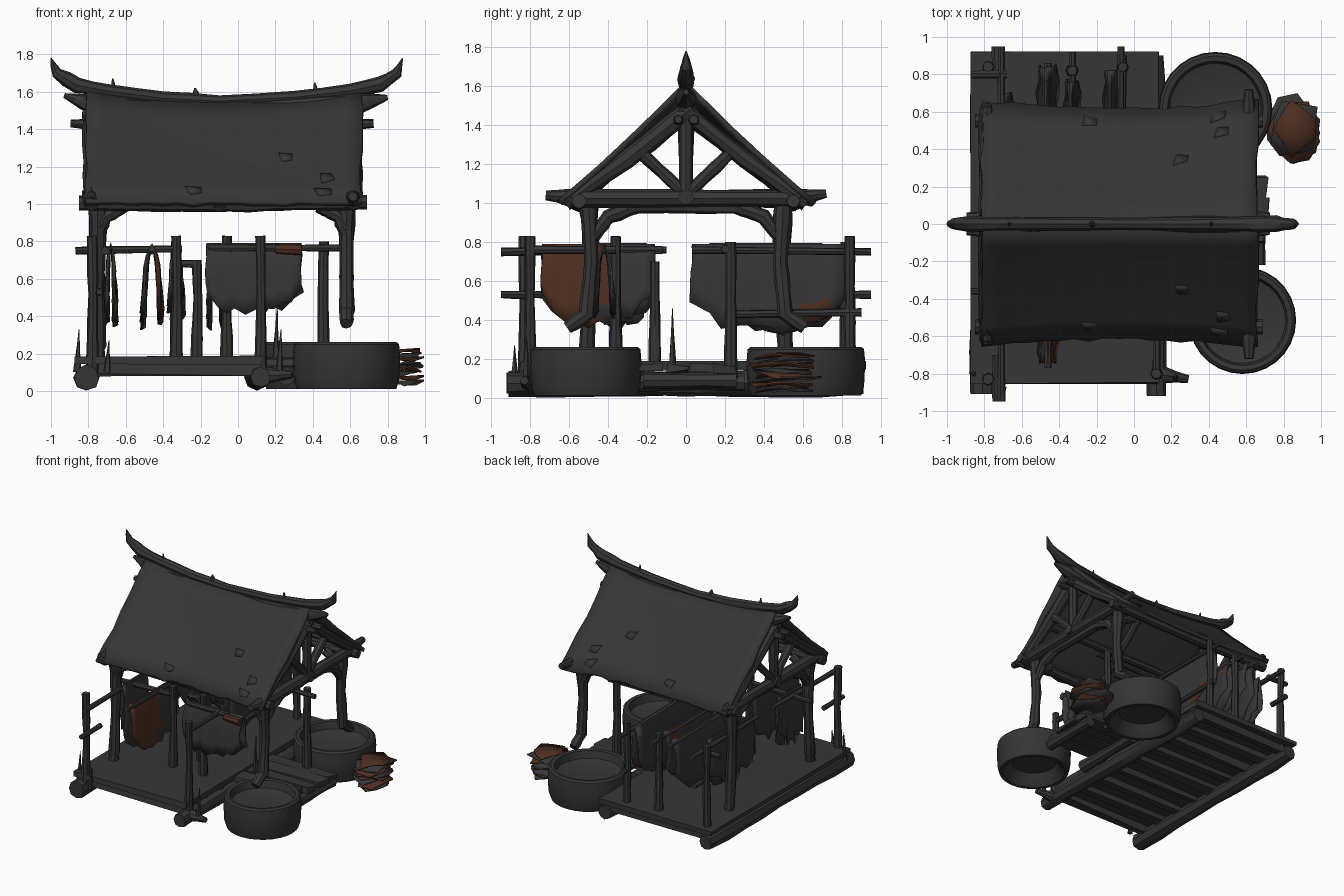
import bpy, bmesh, math, random
from mathutils import Vector

if "Cube" in bpy.data.objects:
    bpy.data.objects.remove(bpy.data.objects["Cube"])
random.seed(4)
R = random.uniform


def material(name, col):
    m = bpy.data.materials.new(name)
    m.diffuse_color = (*col, 1)
    m.use_nodes = True
    m.node_tree.nodes["Principled BSDF"].inputs["Base Color"].default_value = m.diffuse_color
    return m


DARK = material("charred_grey", (0.036, 0.036, 0.036))
BROWN = material("leather_brown", (0.078, 0.028, 0.015))


def finish(name, bm, brown=None, thick=0):
    bmesh.ops.recalc_face_normals(bm, faces=bm.faces)
    if brown:
        for f in bm.faces:
            f.material_index = int(brown(f.calc_center_median()))
    me = bpy.data.meshes.new(name)
    bm.to_mesh(me)
    bm.free()
    me.materials.append(DARK)
    me.materials.append(BROWN)
    ob = bpy.data.objects.new(name, me)
    bpy.context.collection.objects.link(ob)
    if thick:
        s = ob.modifiers.new("thickness", 'SOLIDIFY')
        s.thickness, s.offset = thick, 0
    return ob


def log(name, pts, radii, sides=8, jit=0.13, sub=3, brown=None):
    """Gnarled round timber swept through points."""
    P, rad = [Vector(p) for p in pts], radii
    if not isinstance(rad, (list, tuple)):
        rad = [rad] * len(P)
    path = [(P[i].lerp(P[i + 1], k / sub), rad[i] + (rad[i + 1] - rad[i]) * k / sub)
            for i in range(len(P) - 1) for k in range(sub)] + [(P[-1], rad[-1])]
    d = (P[-1] - P[0]).normalized()
    ref = Vector((1, 0, 0)) if abs(d.z) > 0.8 else Vector((0, 0, 1))
    bm, rings = bmesh.new(), []
    for i, (p, r) in enumerate(path):
        t = (path[min(i + 1, len(path) - 1)][0] - path[max(i - 1, 0)][0]).normalized()
        u = t.cross(ref).normalized()
        w = u.cross(t)
        r *= 1 + R(-jit, jit)
        rings.append([bm.verts.new(p + (u * math.cos(a) + w * math.sin(a)) * r * (1 + R(-jit, jit) * .5))
                      for a in (math.tau * k / sides for k in range(sides))])
    for A, B in zip(rings, rings[1:]):
        for k in range(sides):
            j = (k + 1) % sides
            bm.faces.new((A[k], A[j], B[j], B[k]))
    bm.faces.new(rings[0])
    bm.faces.new(rings[-1])
    return finish(name, bm, brown)


def box(name, x0, x1, y0, y1, z0, z1, jit=0.006):
    bm = bmesh.new()
    bmesh.ops.create_cube(bm, size=1)
    for v in bm.verts:
        v.co = Vector(((x0 + x1) / 2 + v.co.x * (x1 - x0), (y0 + y1) / 2 + v.co.y * (y1 - y0),
                       (z0 + z1) / 2 + v.co.z * (z1 - z0))) + Vector((R(-jit, jit), R(-jit, jit), R(-jit, jit)))
    return finish(name, bm)


def hide(name, axis, c, a, b, top, length, spread=.035, brown=None, n=10):
    """Ragged skin folded over a rail, hanging down on both sides."""
    bm, grid = bmesh.new(), []
    for i in range(n + 1):
        t = i / n
        edge = 1 - .35 * abs(2 * t - 1) ** 3
        L = {-1: length * edge * R(.78, 1), 1: length * edge * R(.78, 1)}
        row = []
        for k in range(-4, 5):
            sg, v = (1 if k >= 0 else -1), abs(k) / 4
            s = a + (b - a) * t + R(-.015, .015) * v
            off = sg * spread * math.sqrt(v) + .012 * v * math.sin(i * 1.9 + k)
            z = top - L[sg] * v
            row.append(bm.verts.new((c + off, s, z) if axis == 'y' else (s, c + off, z)))
        grid.append(row)
    for A, B in zip(grid, grid[1:]):
        for k in range(8):
            bm.faces.new((A[k], A[k + 1], B[k + 1], B[k]))
    return finish(name, bm, brown, .012)


def basin(name, cx, cy, r):
    prof = [(0, .11), (.6, .1), (.74, .04), (.84, .012), (.93, .012), (.98, .06), (1, .18), (.98, .25), (.93, .262),
            (.84, .258), (.8, .2), (.6, .18), (0, .175)]
    bm, n = bmesh.new(), 28
    rings = [[bm.verts.new((cx + p * r * math.cos(a), cy + p * r * math.sin(a), z))
              for a in (math.tau * k / n for k in range(n))] for p, z in prof]
    for A, B in zip(rings, rings[1:]):
        for k in range(n):
            j = (k + 1) % n
            bm.faces.new((A[k], A[j], B[j], B[k]))
    bmesh.ops.remove_doubles(bm, verts=bm.verts, dist=1e-4)
    return finish(name, bm)


# Deck: slab, long bearer logs, cross joists, walkway between the basins
box("deck", -.87, .13, -.85, .92, .145, .185)
log("deck_log_left", [(-.81, -.91, .07), (-.81, .91, .075)], .062, sub=8)
log("deck_log_right", [(.12, -.92, .075), (.1, .9, .075)], .062, sub=8)
for i in range(9):
    y = -.8 + i * .205
    box("deck_joist", -.8, .12, y - .03, y + .03, .09, .145, .012)
for x1, y in ((.66, -.18), (.7, -.04), (.72, .08), (.71, .2)):
    box("walkway_board", .08, x1, y - .058, y + .055, .135, .17, .01)
log("walkway_beam", [(.66, -.22, .09), (.66, .26, .09)], .045)
log("walkway_beam", [(.26, -.3, .08), (.26, .3, .08)], .045)
for x, y, h in ((-.86, -.8, .33), (.22, -.82, .33), (.2, -.07, .46), (-.7, -.88, .27)):
    log("splinter", [(x, y, .1), (x + .01, y, h)], [.022, .002], 5)
log("fallen_branch", [(.12, -.8, .08), (.29, -.83, .09)], [.05, .02])

# Round basins
basin("basin_front", .58, -.515, .287)
basin("basin_back", .435, .615, .305)

# House posts with braces, trusses at both gables
for gx, inn, foot in ((-.75, 1, .17), (.58, -1, .36)):
    side = "left" if gx < 0 else "right"
    tx = gx - inn * .035
    for s in (-1, 1):
        kick = .11 if gx > 0 else .02
        log("house_post_" + side, [(gx, s * (.5 + kick), foot), (gx, s * .51, foot + .07), (gx, s * .485, .7),
                                   (gx, s * .5, 1.0)], [.036, .04, .036, .05])
        log("arch_brace", [(gx, s * .48, .82), (gx, s * .4, .93), (gx, s * .24, .99)], [.03, .038, .035])
        log("eave_brace", [(gx, s * .5, .84), (gx + inn * .04, s * .5, .93), (gx + inn * .15, s * .5, .99)], .035)
        log("gable_rafter", [(tx, s * .62, 1.0), (tx, s * .3, 1.225), (tx, -s * .03, 1.49)], [.04, .045, .048])
        log("gable_strut", [(tx, s * .02, 1.06), (tx, s * .22, 1.25)], .032)
        log("rafter_peg", [(tx - inn * .11, s * .04, 1.43), (tx + inn * .1, s * .04, 1.42)], [.022, .035])
    end = .63 if gx < 0 else .72
    log("tie_beam", [(tx, -end, 1.04), (tx, -.55, 1.025), (tx, .55, 1.025), (tx, end, 1.05)], [.024, .045, .045, .024])
    log("arch_top", [(gx, -.3, .985), (gx, .3, .985)], .035)
    log("king_post", [(tx, 0, 1.0), (tx, 0, 1.54)], .038)
    log("king_peg", [(tx - inn * .05, 0, 1.03), (tx + inn * .06, 0, 1.03)], .04)

# Beams running along the roof
for s in (-1, 1):
    log("eave_beam", [(-.85, s * .55, 1.005), (-.1, s * .55, .995), (.69, s * .55, 1.01)], .038, sub=5)
    log("purlin", [(-.8, s * .3, 1.21), (.62, s * .3, 1.21)], .03)
log("inner_rafter", [(-.1, -.58, .98), (-.1, 0, 1.48), (-.1, .58, .98)], .028)
log("ridge_beam", [(-.93, 0, 1.58), (-.78, 0, 1.53), (-.1, 0, 1.5), (.65, 0, 1.54), (.8, 0, 1.57)],
    [.012, .055, .04, .055, .012])


# Roof skin: sagging ridge, ragged eaves
def roof_point(x, v, s):
    t = (x + .08) / .74
    zr = 1.55 + .06 * t * t
    return Vector((x, s * (.61 + .045 * t * t) * v, zr + (1.0 - zr) * v - .015 * math.sin(math.pi * v)))


for s, nm in ((-1, "roof_front"), (1, "roof_back")):
    bm, nx, nv = bmesh.new(), 18, 6
    g = [[bm.verts.new(roof_point(-.815 + 1.475 * i / nx + (R(-.01, .01) if i in (0, nx) else 0),
                                  j / nv * (1 + (R(-.015, .015) if j == nv else 0)), s))
          for j in range(nv + 1)] for i in range(nx + 1)]
    for A, B in zip(g, g[1:]):
        for j in range(nv):
            bm.faces.new((A[j], A[j + 1], B[j + 1], B[j]))
    finish(nm, bm, None, .028)
    # small lifted patches of torn roofing
    for x, v in ((-.24, .88), (.45, .9), (.25, .55), (.47, .76)):
        bm = bmesh.new()
        vs = [bm.verts.new(roof_point(x + a * R(.03, .05), v + b * R(.03, .06), s) + Vector((0, s * .008, .012)))
              for a, b in ((-1, -1), (1, -.6), (1.1, .6), (-.5, 1))]
        bm.faces.new(vs)
        finish("roof_patch", bm, None, .01)

# Ridge cap with upswept horns
log("ridge_cap", [(-1.0, 0, 1.78), (-.97, 0, 1.7), (-.86, 0, 1.635), (-.7, 0, 1.605), (-.4, 0, 1.565),
                  (-.1, 0, 1.55), (.3, 0, 1.57), (.6, 0, 1.605), (.76, 0, 1.64), (.85, 0, 1.7), (.88, 0, 1.78)],
    [.003, .03, .042, .036, .032, .03, .032, .036, .042, .03, .003], sub=2)
for x, z in ((-.66, 1.67), (-.22, 1.62), (.42, 1.65)):
    log("ridge_splinter", [(x, 0, 1.56), (x - .01, 0, z)], [.03, .004], 5)

# Drying rack posts
for x, y, z0, z1 in ((-.78, -.83, .1, .83), (-.78, .84, .1, .83), (-.33, -.36, .17, .83), (-.22, -.16, .17, .7),
                     (-.06, .84, .17, .83), (.12, -.8, .08, .83), (.46, .23, .1, .8), (-.33, .82, .17, .8),
                     (-.06, -.36, .17, .83)):
    log("rack_post", [(x, y, z0), (x + R(-.01, .01), y, .5), (x, y, z1)], [.034, .026, .028])
# Rails
for a, b in (((-.71, -.95, .75), (-.71, -.1, .76)), ((-.74, -.95, .53), (-.74, -.7, .53)),
             ((-.71, .1, .76), (-.71, .95, .75)), ((-.74, .78, .53), (-.74, .95, .53)),
             ((-.07, .03, .76), (-.07, .95, .75)), ((-.33, .05, .75), (-.33, .92, .75)),
             ((-.06, .2, .43), (-.06, .9, .44)), ((-.1, .2, .765), (.55, .2, .765)),
             ((-.87, -.36, .75), (-.3, -.36, .76)), ((-.87, .8, .75), (-.68, .8, .75)),
             ((-.46, -.77, .76), (-.46, -.12, .76)), ((-.46, .1, .75), (-.46, .86, .75)),
             ((-.33, -.16, .68), (-.2, -.16, .68)), ((-.16, -.42, .765), (.22, -.43, .765)),
             ((.12, -.82, .76), (.12, -.36, .76))):
    log("rack_rail", [a, b], .02, 7)
log("brown_rail_end", [(.2, -.46, .76), (.34, -.46, .755)], [.026, .03], 7, brown=lambda c: c.x > .22)

# Hanging skins
hide("hide_front_left", 'y', -.68, -.5, -.2, .79, .46, .022)
hide("hide_front_middle", 'y', -.46, -.74, -.16, .785, .44, .045, lambda c: c.x > -.465 and c.y < -.4 - (.05 if c.z < .5 else 0))
hide("hide_back_left", 'y', -.68, .12, .7, .79, .46, .025)
hide("hide_back_middle", 'y', -.46, .12, .84, .785, .46, .05)
hide("hide_back_inner", 'y', -.33, .15, .76, .785, .42, .035, lambda c: .57 < c.y < .7 and c.z > .68)
hide("hide_back_right", 'y', -.12, .03, .82, .785, .48, .035,
     lambda c: .6 < c.y < .75 and c.z < .46 and c.x > -.12)
hide("hide_broad", 'x', -.42, -.17, .34, .785, .42, .045)

# Stack of skins beside the back basin
for i in range(8):
    bm, n = bmesh.new(), 9
    cx, cy = .86 + R(-.015, .015), .5 + R(-.015, .015)
    z = .05 + i * .024
    ctr = bm.verts.new((cx, cy, z))
    rim = []
    for k in range(n):
        a, q = math.tau * k / n + i * .35, R(.7, 1.12) * (.85 if i == 7 else 1)
        rim.append(bm.verts.new((min(.995, cx + .14 * q * math.cos(a)), cy + .17 * q * math.sin(a),
                                 max(.02, z + R(-.02, .012)))))
    for k in range(n):
        bm.faces.new((ctr, rim[k], rim[(k + 1) % n]))
    finish("stacked_skin", bm, (lambda c: True) if i in (1, 3, 5, 7) else None, .01)

# Smooth shading with sharp edges kept
for ob in bpy.context.collection.objects:
    ob.select_set(True)
    bpy.context.view_layer.objects.active = ob
bpy.ops.object.shade_smooth_by_angle(angle=math.radians(35))
